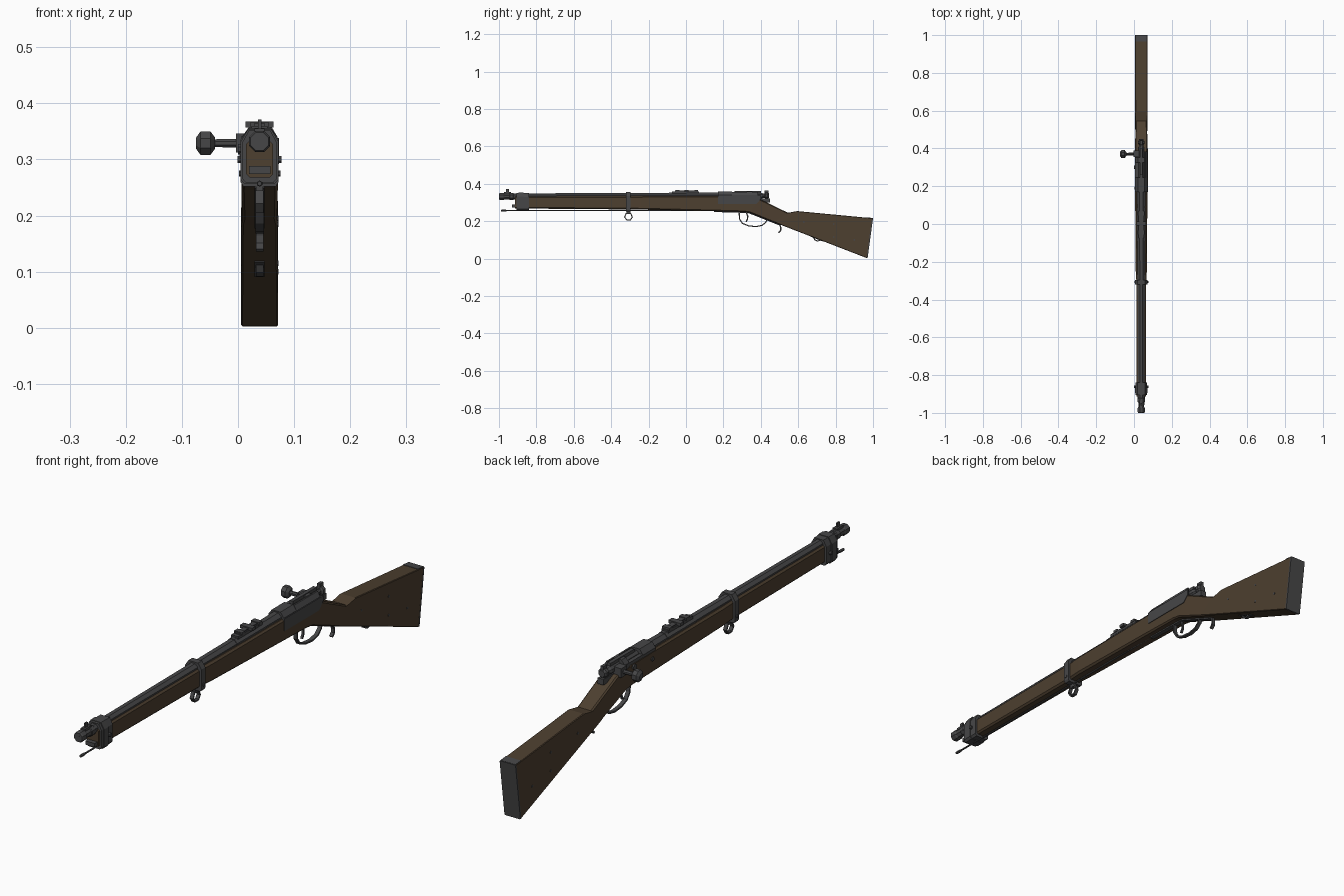
import bpy, bmesh, math
from mathutils import Vector, Matrix

cube = bpy.data.objects.get("Cube")
if cube:
    bpy.data.objects.remove(cube, do_unlink=True)

CX = 0.0385      # centre plane of the rifle
BZ = 0.332       # bore height


def material(name, rgb, rough):
    m = bpy.data.materials.new(name)
    m.use_nodes = True
    m.diffuse_color = (*rgb, 1)
    b = m.node_tree.nodes["Principled BSDF"]
    b.inputs["Base Color"].default_value = (*rgb, 1)
    b.inputs["Roughness"].default_value = rough
    return m


WOOD = material("dark walnut", (0.075, 0.050, 0.029), 0.7)
STEEL = material("gunmetal", (0.062, 0.062, 0.064), 0.6)


def finish(bm, name, mat):
    bmesh.ops.recalc_face_normals(bm, faces=bm.faces)
    me = bpy.data.meshes.new(name)
    bm.to_mesh(me)
    bm.free()
    me.materials.append(mat)
    ob = bpy.data.objects.new(name, me)
    bpy.context.collection.objects.link(ob)
    return ob


def loft(name, rings, mat, closed=False):
    """Skin a series of equal-length rings of points."""
    bm = bmesh.new()
    vs = [[bm.verts.new(p) for p in r] for r in rings]
    n = len(vs[0])
    pairs = list(zip(vs, vs[1:])) + ([(vs[-1], vs[0])] if closed else [])
    for a, b in pairs:
        for i in range(n):
            j = (i + 1) % n
            bm.faces.new((a[i], a[j], b[j], b[i]))
    if not closed:
        bm.faces.new(vs[0])
        bm.faces.new(vs[-1])
    return finish(bm, name, mat)


def prism(name, y0, y1, section, mat=STEEL):
    """Extrude an xz section (x measured from the centre plane) along y."""
    return loft(name, [[(CX + x, y, z) for x, z in section] for y in (y0, y1)], mat)


def box(name, x, y, z, mat=STEEL):
    return prism(name, *y, [(x[0], z[0]), (x[1], z[0]), (x[1], z[1]), (x[0], z[1])], mat)


def turned(name, stations, z=BZ, sides=8, mat=STEEL):
    """Round part along y from (y, radius) stations."""
    angs = [math.tau * (i + 0.5) / sides for i in range(sides)]
    return loft(name, [[(CX + r * math.cos(a), y, z + r * math.sin(a)) for a in angs]
                       for y, r in stations], mat)


def cross(name, stations, y, z, sides=8, mat=STEEL):
    """Round part along x from (x, radius) stations."""
    angs = [math.tau * (i + 0.5) / sides for i in range(sides)]
    return loft(name, [[(x, y + r * math.cos(a), z + r * math.sin(a)) for a in angs]
                       for x, r in stations], mat)


def strip(name, path, half, thick, closed=False, mat=STEEL):
    """Flat metal strip bent along a yz path."""
    pts = [Vector(p) for p in path]
    n = len(pts)
    rings = []
    for i, p in enumerate(pts):
        a = pts[i - 1] if closed or i else p
        b = pts[(i + 1) % n] if closed or i < n - 1 else p
        d = (b - a).normalized()
        o = Vector((-d.y, d.x)) * thick / 2
        rings.append([(CX + s * half, q.x, q.y) for s, q in
                      ((-1, p - o), (1, p - o), (1, p + o), (-1, p + o))])
    return loft(name, rings, mat, closed)


def stock_ring(yb, zb, yt, zt, w, c, grow=0.0, shift=0.0):
    """Chamfered section running from a bottom point to a top point."""
    h = math.hypot(yt - yb, zt - zb)
    t = c / h
    g = grow / h
    prof = [(-w + c, -g), (w - c, -g), (w + grow, t), (w + grow, 1 - t),
            (w - c, 1 + g), (-w + c, 1 + g), (-w - grow, 1 - t), (-w - grow, t)]
    return [(CX + x, yb + (yt - yb) * k + shift, zb + (zt - zb) * k) for x, k in prof]


# Wooden stock, fore-end to butt
butt = (0.966, 0.003, 0.995, 0.216, 0.0325, 0.002)
stations = [
    (-0.913, 0.268, -0.913, 0.333, 0.0240, 0.006),
    (-0.310, 0.263, -0.310, 0.334, 0.0255, 0.007),
    (-0.240, 0.262, -0.240, 0.335, 0.0300, 0.007),
    (0.170, 0.253, 0.170, 0.335, 0.0325, 0.006),
    (0.310, 0.250, 0.310, 0.332, 0.0325, 0.005),
    (0.340, 0.246, 0.395, 0.318, 0.0325, 0.005),
    (0.470, 0.194, 0.545, 0.245, 0.0310, 0.005),
    (0.500, 0.183, 0.595, 0.254, 0.0320, 0.003),
    butt,
]
loft("stock", [stock_ring(*s) for s in stations], WOOD)

# Butt plate with its tang over the heel
loft("butt_plate", [stock_ring(*butt, 0.0005, s) for s in (-0.001, 0.005)], STEEL)
loft("butt_tang", [[(CX + x, y, z) for x in (-0.032, 0.032) for y, z in e] for e in
                   (((0.965, 0.2185), (0.965, 0.215)), ((0.999, 0.2165), (0.999, 0.212)))],
     STEEL).hide_render = False
bpy.data.objects.remove(bpy.data.objects["butt_tang"], do_unlink=True)
strip("butt_tang", [(0.965, 0.219), (0.997, 0.216)], 0.031, 0.003)

# Barrel, muzzle and bore
turned("barrel", [(-0.992, 0.0165), (-0.90, 0.0180), (-0.30, 0.0205),
                  (0.08, 0.0225), (0.20, 0.0250)])
turned("muzzle_collar", [(-1.0, 0.0175), (-0.995, 0.0205), (-0.975, 0.0205), (-0.97, 0.0175)])
turned("muzzle_ring", [(-0.945, 0.018), (-0.942, 0.0205), (-0.925, 0.0205), (-0.922, 0.018)])
turned("bore", [(-1.0005, 0.0085), (-0.999, 0.0085)])

# Front sight
box("front_sight_base", (-0.009, 0.009), (-0.972, -0.935), (0.346, 0.355))
box("front_sight_blade", (-0.003, 0.003), (-0.962, -0.947), (0.354, 0.371))

# Nose cap, bayonet lug and cleaning rod
cap = [(-0.024, 0.258), (0.024, 0.258), (0.031, 0.266), (0.031, 0.330),
       (0.019, 0.352), (-0.019, 0.352), (-0.031, 0.330), (-0.031, 0.266)]
prism("nose_cap", -0.906, -0.840, cap)
prism("nose_cap_rim", -0.895, -0.868, [(x * 1.1, 0.305 + (z - 0.305) * 1.04) for x, z in cap])
box("bayonet_lug", (-0.019, 0.019), (-0.930, -0.905), (0.274, 0.288))
cross("nose_cap_screw", [(CX - 0.039, 0.007), (CX + 0.039, 0.007)], -0.862, 0.300)
turned("cleaning_rod", [(-0.985, 0.0035), (-0.91, 0.0035), (0.30, 0.0035)], 0.257, 6)
turned("cleaning_rod_head", [(-0.988, 0.004), (-0.984, 0.0055), (-0.965, 0.0055),
                             (-0.960, 0.0035)], 0.257, 6)

# Barrel band with its sling swivel
band = [(-0.029, 0.252), (0.029, 0.252), (0.034, 0.260), (0.034, 0.335),
        (0.020, 0.356), (-0.020, 0.356), (-0.034, 0.335), (-0.034, 0.260)]
prism("barrel_band", -0.320, -0.296, band)
cross("band_screw", [(CX - 0.037, 0.006), (CX + 0.037, 0.006)], -0.308, 0.275)
box("swivel_lug", (-0.006, 0.006), (-0.318, -0.298), (0.238, 0.254))
strip("front_swivel", [(-0.320, 0.242), (-0.296, 0.242), (-0.287, 0.222), (-0.297, 0.207),
                       (-0.317, 0.207), (-0.328, 0.222)], 0.007, 0.006, True)

# Rear sight
turned("rear_sight_sleeve", [(-0.09, 0.0235), (0.085, 0.0245)])
box("rear_sight_base", (-0.014, 0.014), (-0.075, 0.070), (0.348, 0.360))
box("rear_sight_leaf", (-0.010, 0.010), (-0.060, 0.060), (0.360, 0.364))
for name, y in (("front", -0.045), ("rear", 0.055)):
    box("sight_block_" + name, (-0.016, 0.016), (y - 0.010, y + 0.010), (0.357, 0.367))
box("sight_slider", (-0.025, 0.025), (-0.008, 0.014), (0.357, 0.368))

# Receiver: ring, open middle and rear bridge
ring = [(-0.030, 0.292), (0.030, 0.292), (0.032, 0.340), (0.018, 0.359),
        (-0.018, 0.359), (-0.032, 0.340)]
prism("receiver_ring", 0.17, 0.245, ring)
prism("receiver_bed", 0.245, 0.385, [(-0.030, 0.292), (0.030, 0.292), (0.030, 0.335),
                                     (-0.030, 0.335)])
prism("rear_bridge", 0.325, 0.352, ring)
prism("receiver_left_rail", 0.245, 0.385, [(0.016, 0.33), (0.032, 0.33), (0.032, 0.340),
                                           (0.022, 0.357), (0.016, 0.357)])
box("receiver_right_rail", (-0.032, -0.018), (0.245, 0.345), (0.33, 0.342))
loft("left_side_plate", [[(x, y, z) for y, z in ((0.170, 0.292), (0.375, 0.292), (0.400, 0.318),
                                                (0.400, 0.338), (0.170, 0.338))]
                         for x in (CX + 0.030, 0.0735)], STEEL)
box("tang", (-0.012, 0.012), (0.38, 0.45), (0.300, 0.322))
cross("receiver_screw", [(CX - 0.036, 0.008), (CX, 0.008)], 0.19, 0.305)
cross("ejector_screw", [(0.000, 0.010), (CX, 0.010)], 0.30, 0.318)

# Bolt, handle and cocking piece
turned("bolt_body", [(0.24, 0.0165), (0.405, 0.0165), (0.412, 0.012), (0.425, 0.012)], 0.336)
box("bolt_rib", (-0.007, 0.007), (0.26, 0.40), (0.345, 0.362))
turned("cocking_piece", [(0.420, 0.012), (0.425, 0.019), (0.437, 0.019), (0.444, 0.013)], 0.337)
box("cocking_spur", (-0.006, 0.006), (0.420, 0.442), (0.345, 0.365))
box("bolt_handle_root", (-0.042, -0.010), (0.355, 0.388), (0.312, 0.346))
cross("bolt_handle", [(-0.045, 0.0075), (0.010, 0.0085)], 0.370, 0.329)
cross("bolt_knob", [(-0.0745, 0.011), (-0.067, 0.0225), (-0.049, 0.0225), (-0.041, 0.011)],
      0.370, 0.329)

# Trigger group
strip("trigger_plate", [(0.15, 0.252), (0.33, 0.247), (0.365, 0.234), (0.50, 0.180)], 0.009, 0.006)
strip("trigger_guard", [(0.284, 0.250), (0.286, 0.212), (0.302, 0.188), (0.335, 0.175),
                        (0.375, 0.171), (0.408, 0.178), (0.428, 0.196), (0.433, 0.212)],
      0.0075, 0.006)
strip("trigger", [(0.322, 0.248), (0.330, 0.228), (0.329, 0.212), (0.321, 0.197)], 0.004, 0.007)
strip("guard_spur", [(0.500, 0.186), (0.507, 0.165), (0.506, 0.150), (0.495, 0.138)],
      0.0065, 0.007)

# Rear sling swivel
strip("rear_swivel", [(0.680, 0.116), (0.688, 0.101), (0.703, 0.094), (0.718, 0.098)],
      0.0065, 0.006)
strip("rear_swivel_plate", [(0.665, 0.1195), (0.735, 0.0925)], 0.009, 0.004)

# Screw heads on both sides of the butt
for i, (y, z) in enumerate(((0.79, 0.185), (0.79, 0.115), (0.63, 0.195), (0.90, 0.10))):
    cross(f"butt_screw_{i + 1}", [(CX - 0.0335, 0.005), (CX + 0.0335, 0.005)], y, z, 6)
